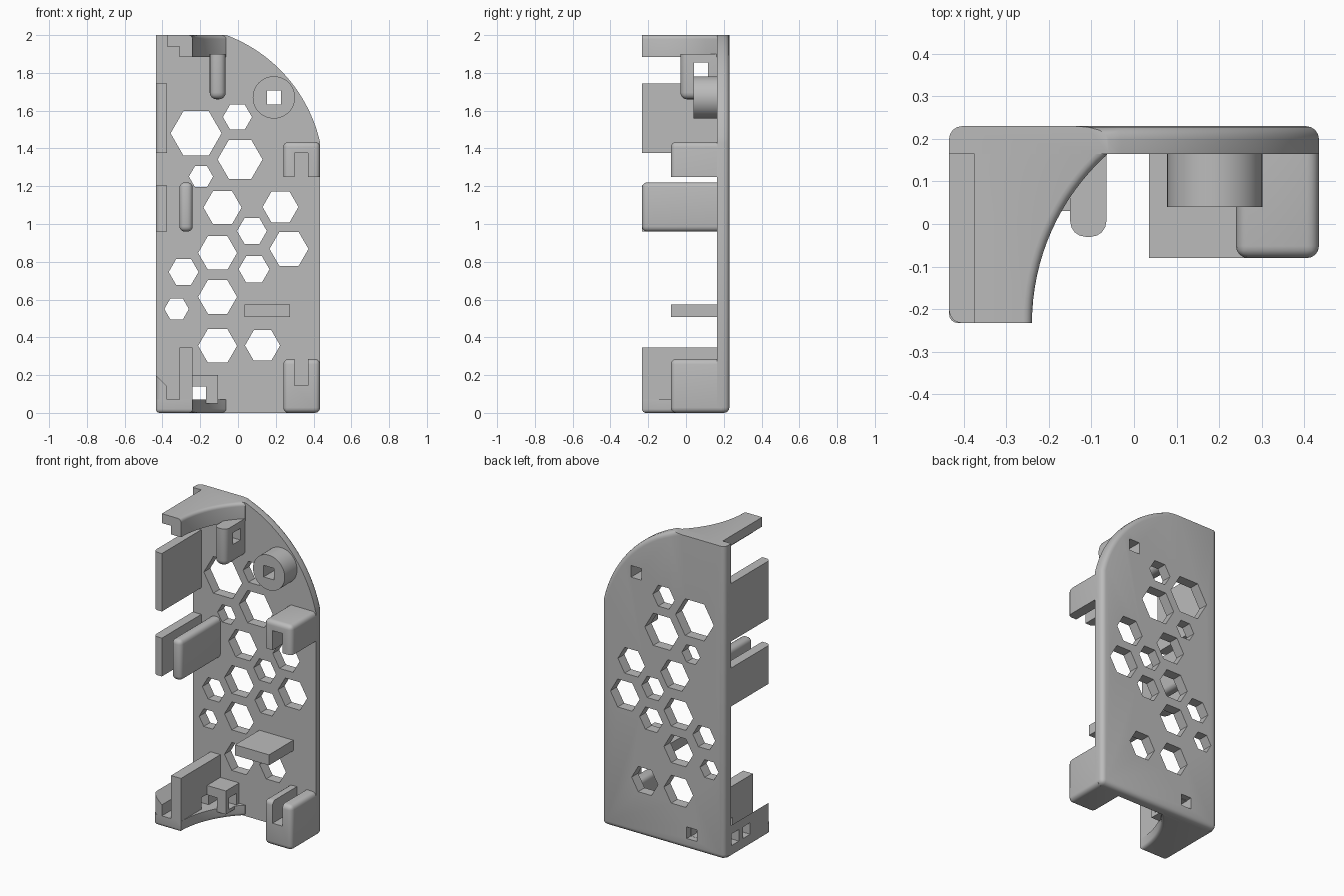
import bpy
import bmesh
from math import cos, sin, pi, atan2
from mathutils import Vector

cube = bpy.data.objects.get("Cube")
if cube:
    bpy.data.objects.remove(cube, do_unlink=True)

grey = bpy.data.materials.new("matte_grey")
grey.use_nodes = True
COLOUR = (0.5, 0.5, 0.5, 1)
grey.diffuse_color = COLOUR
grey.node_tree.nodes["Principled BSDF"].inputs["Base Color"].default_value = COLOUR

LEFT, RIGHT, FRONT, BACK = -0.435, 0.435, -0.233, 0.23
PLATE, ROOT = 0.165, 0.19      # plate face, and depth to which parts are sunk into it
RAIL_L, RAIL_R = -0.31, -0.24  # inner rails
WALL_R = -0.375                # inner side of the outer wall


def near(a, b):
    return abs(a - b) < 1e-4


def prism(name, pts, axis, lo, hi, radius=0, rounded=lambda m: True):
    """Extrude a 2D outline along an axis, rounding the edges chosen by midpoint."""
    place = {"x": lambda p, d: (d, p[0], p[1]),
             "y": lambda p, d: (p[0], d, p[1]),
             "z": lambda p, d: (p[0], p[1], d)}[axis]
    bm = bmesh.new()
    low = [bm.verts.new(place(p, lo)) for p in pts]
    high = [bm.verts.new(place(p, hi)) for p in pts]
    bm.faces.new(low)
    bm.faces.new(high)
    for i in range(len(pts)):
        j = (i + 1) % len(pts)
        bm.faces.new((low[i], low[j], high[j], high[i]))
    bmesh.ops.recalc_face_normals(bm, faces=bm.faces)
    if radius:
        edges = [e for e in bm.edges if rounded((e.verts[0].co + e.verts[1].co) / 2)]
        bmesh.ops.bevel(bm, geom=edges, offset=radius, segments=4, profile=0.5,
                        affect="EDGES", clamp_overlap=True)
    mesh = bpy.data.meshes.new(name)
    bm.to_mesh(mesh)
    bm.free()
    mesh.materials.append(grey)
    obj = bpy.data.objects.new(name, mesh)
    bpy.context.collection.objects.link(obj)
    return obj


def block(name, x, y, z, radius=0, rounded=lambda m: True):
    pts = [(x[0], y[0]), (x[1], y[0]), (x[1], y[1]), (x[0], y[1])]
    return prism(name, pts, "z", z[0], z[1], radius, rounded)


def circle(x, z, r, n, start=0.0):
    return [(x + r * cos(start + 2 * pi * i / n), z + r * sin(start + 2 * pi * i / n))
            for i in range(n)]


def cut(obj, *cutters):
    for c in cutters:
        c.hide_render = True
        mod = obj.modifiers.new("cut", "BOOLEAN")
        mod.operation, mod.solver, mod.object = "DIFFERENCE", "EXACT", c
        bpy.context.view_layer.objects.active = obj
        bpy.ops.object.modifier_apply(modifier=mod.name)
        bpy.data.objects.remove(c, do_unlink=True)


def arc(cx, cy, start, end, n):
    """Points on the circle round (cx, cy) from start to end."""
    a = atan2(start[1] - cy, start[0] - cx) % (2 * pi)
    b = atan2(end[1] - cy, end[0] - cx) % (2 * pi)
    r = (Vector(start) - Vector((cx, cy))).length
    return [(cx + r * cos(a + (b - a) * i / n), cy + r * sin(a + (b - a) * i / n))
            for i in range(n + 1)]


# Back plate with one curved corner
outline = [(LEFT, 0), (RIGHT, 0)]
outline += arc(-0.34, 1.256, (RIGHT, 1.43), (-0.06, 2), 24)
outline[-1] = (-0.06, 2)
outline += [(LEFT, 2)]
plate = prism("back_plate", outline, "y", PLATE, BACK, 0.03,
              lambda m: (near(m.y, BACK) and not near(m.z, 2))
              or (near(m.z, 0) and near(abs(m.x), RIGHT)))

# Hexagonal vents: x, z, radius
VENTS = [(-0.222, 1.48, 0.135), (-0.003, 1.566, 0.077), (0.011, 1.342, 0.119),
         (-0.196, 1.251, 0.064), (-0.082, 1.087, 0.101), (0.225, 1.09, 0.095),
         (0.074, 0.963, 0.079), (0.27, 0.868, 0.103), (-0.108, 0.847, 0.103),
         (0.085, 0.76, 0.082), (-0.288, 0.746, 0.079), (-0.325, 0.55, 0.065),
         (-0.108, 0.614, 0.103), (-0.108, 0.355, 0.103), (0.13, 0.357, 0.093)]
cut(plate, *[prism("vent_cutter", circle(x, z, r, 6), "y", 0, 0.4) for x, z, r in VENTS])


def peg_hole(x, z):
    return block("peg_cutter", (x - 0.037, x + 0.037), (-0.1, 0.4), (z - 0.037, z + 0.037))


cut(plate, peg_hole(0.19, 1.67), peg_hole(-0.203, 0.106))

# Round boss with a square hole
boss = prism("round_boss", circle(0.19, 1.67, 0.112, 48), "y", 0.04, 0.17)
cut(boss, peg_hole(0.19, 1.67))

# Curved floor and curved top arm
sweep = arc(RAIL_R + 0.533, FRONT, (RAIL_R, FRONT), (-0.065, PLATE), 16)


def curved(name, x, z, radius, rounded):
    return prism(name, [(x, ROOT), (x, FRONT)] + sweep + [(-0.065, ROOT)],
                 "z", z[0], z[1], radius, rounded)


curved("curved_floor", LEFT, (0, 0.07), 0.03,
       lambda m: (near(m.z, 0) and m.y < ROOT - 0.001 and m.x < -0.0651)
       or (near(m.x, LEFT) and near(m.y, FRONT)))
arm = curved("top_arm", WALL_R, (1.885, 2), 0.025,
             lambda m: near(m.z, 2) and FRONT + 0.001 < m.y < PLATE
             and not near(m.x, WALL_R))
cut(arm, block("lip_cutter", (-0.5, RAIL_L), (-0.4, PLATE), (1.8, 1.94)))

# Outer wall panels, rounded on the outer front corner
corner = lambda m: near(m.x, LEFT) and near(m.y, FRONT)
for name, z in (("upper_wall", (1.375, 1.745)), ("middle_wall", (0.96, 1.205))):
    block(name, (LEFT, WALL_R), (FRONT, ROOT), z, 0.03, corner)
low_wall = prism("lower_wall", [(LEFT, 0.04), (WALL_R, 0.04), (WALL_R, 0.14), (LEFT, 0.2)],
                 "y", FRONT, ROOT, 0.03, corner)

# Inner rails
block("middle_rail", (RAIL_L, RAIL_R), (FRONT, ROOT), (0.96, 1.22), 0.028,
      lambda m: not near(m.y, ROOT))
low_rail = block("lower_rail", (RAIL_L, RAIL_R), (FRONT, ROOT), (0.04, 0.345))


def side_hole(y, z):
    return block("side_cutter", (-0.6, 0), (y - 0.037, y + 0.037), (z - 0.037, z + 0.037))


cut(low_wall, side_hole(0.01, 0.107), side_hole(0.125, 0.107))
cut(low_rail, side_hole(0.01, 0.107))

# Pierced tabs beside the arm and the floor
top_tab = block("top_tab", (-0.15, -0.065), (-0.03, ROOT), (1.66, 1.9), 0.036,
                lambda m: not near(m.y, ROOT) and not near(m.z, 1.9))
cut(top_tab, side_hole(0.08, 1.818))
low_tab = block("lower_tab", (RAIL_R, -0.107), (0.03, ROOT), (0.05, 0.2))
cut(low_tab, block("tab_cutter", (-0.3, -0.17), (0, 0.3), (0.07, 0.14)),
    side_hole(0.1, 0.107))

# Slotted clips on the straight side
SLOT = (0.3, 0.37)
for name, z, slot_z, open_z in (("upper_clip", (1.25, 1.435), (1.1, 1.375), 1.25),
                                ("lower_clip", (0, 0.285), (0.145, 0.4), None)):
    clip = block(name, (0.24, RIGHT), (-0.08, ROOT), z, 0.028,
                 lambda m: not near(m.y, ROOT) and not (open_z and near(m.z, open_z)))
    cut(clip, block("slot_cutter", SLOT, (-0.3, PLATE), slot_z))

# Small shelf
block("shelf", (0.035, 0.275), (-0.08, ROOT - 0.01), (0.508, 0.575))

# Smooth curved surfaces while keeping sharp edges
bpy.ops.object.select_all(action="DESELECT")
for obj in bpy.context.scene.objects:
    if obj.type == "MESH":
        obj.select_set(True)
        bpy.context.view_layer.objects.active = obj
bpy.ops.object.shade_smooth_by_angle(angle=pi / 6)
